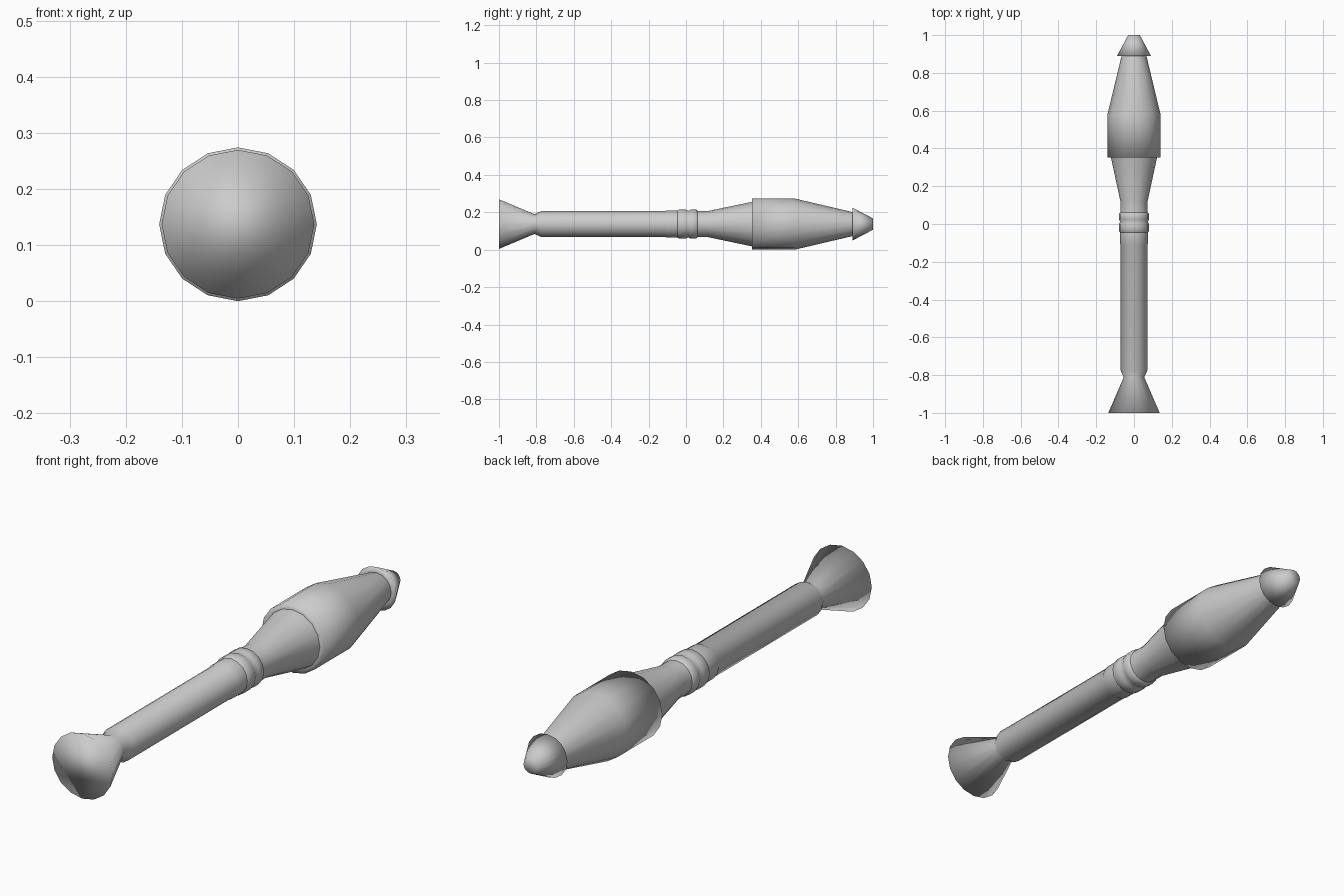
import bpy, bmesh, math

SIDES = 16
AXIS_Z = 0.137
Z_SQUASH = 0.975

cube = bpy.data.objects.get("Cube")
if cube:
    bpy.data.objects.remove(cube, do_unlink=True)

grey = bpy.data.materials.new("plain grey")
grey.use_nodes = True
grey.diffuse_color = (0.6, 0.6, 0.6, 1)
grey.node_tree.nodes["Principled BSDF"].inputs["Base Color"].default_value = (0.6, 0.6, 0.6, 1)


def lathe(name, profile, cap_back=False, cap_front=False):
    """Turn (y, radius) points around the long axis."""
    bm = bmesh.new()
    rings = []
    for y, r in profile:
        ring = []
        for i in range(SIDES):
            a = 2 * math.pi * i / SIDES
            ring.append(bm.verts.new((r * math.cos(a), y, AXIS_Z + r * Z_SQUASH * math.sin(a))))
        rings.append(ring)
    for a, b in zip(rings, rings[1:]):
        for i in range(SIDES):
            j = (i + 1) % SIDES
            bm.faces.new((a[i], b[i], b[j], a[j]))
    if cap_back:
        bm.faces.new(rings[0])
    if cap_front:
        bm.faces.new(rings[-1][::-1])
    for f in bm.faces:
        f.smooth = True
    mesh = bpy.data.meshes.new(name)
    bm.to_mesh(mesh)
    bm.free()
    mesh.materials.append(grey)
    obj = bpy.data.objects.new(name, mesh)
    bpy.context.collection.objects.link(obj)
    return obj


# Flared rear nozzle and straight motor tube
lathe("nozzle_and_tube", [(-1, 0.136), (-0.81, 0.054), (-0.775, 0.071), (-0.11, 0.071),
                          (-0.105, 0.074), (-0.045, 0.074)], cap_back=True)
# Double collar with a groove
lathe("collar", [(-0.045, 0.074), (-0.04, 0.079), (0.0, 0.079), (0.012, 0.073),
                 (0.024, 0.079), (0.055, 0.079), (0.062, 0.072)])
# Flared neck behind the head
lathe("neck", [(0.062, 0.072), (0.12, 0.072), (0.352, 0.122)])
# Main head with a stepped rear face
lathe("head", [(0.352, 0.118), (0.352, 0.1405), (0.58, 0.1405), (0.89, 0.066)])
# Nose cap
lathe("nose_cap", [(0.89, 0.064), (0.89, 0.09), (1, 0.031)], cap_front=True)
